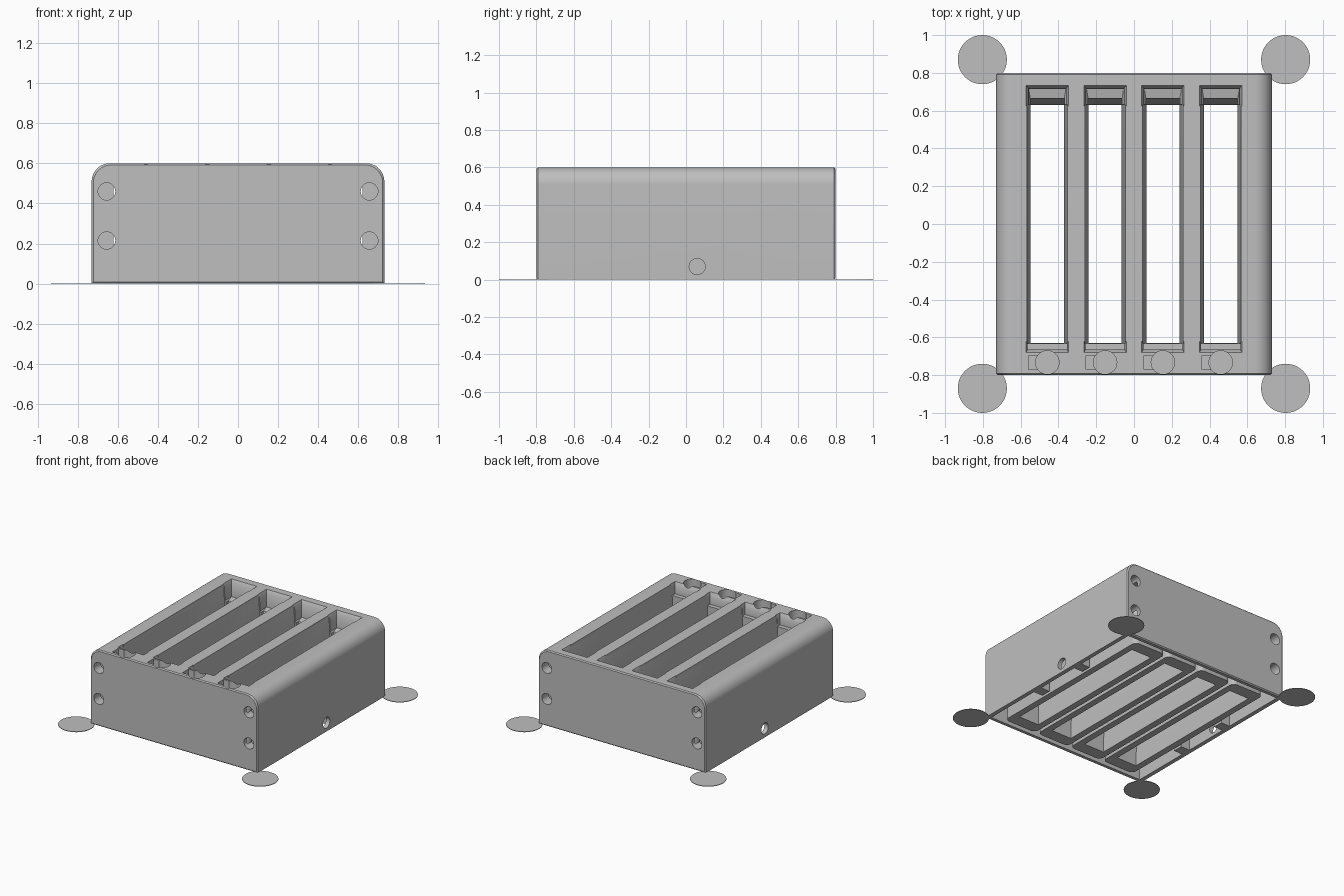
import bpy, bmesh
from math import sin, cos, pi, radians

cube = bpy.data.objects.get("Cube")
if cube:
    bpy.data.objects.remove(cube, do_unlink=True)

grey = bpy.data.materials.new("plain grey")
grey.use_nodes = True
GREY = (0.52, 0.52, 0.52, 1)
grey.diffuse_color = GREY
grey.node_tree.nodes["Principled BSDF"].inputs["Base Color"].default_value = GREY

SLOTS = [(i - 1.5) * 0.306 for i in range(4)]


def finish(name, bm, cutter=False):
    bmesh.ops.recalc_face_normals(bm, faces=bm.faces)
    mesh = bpy.data.meshes.new(name)
    bm.to_mesh(mesh)
    bm.free()
    mesh.materials.append(grey)
    ob = bpy.data.objects.new(name, mesh)
    bpy.context.collection.objects.link(ob)
    ob.hide_render = cutter
    return ob


def loft(bm, rings):
    """Closed solid through matching rings of points."""
    loops = [[bm.verts.new(p) for p in ring] for ring in rings]
    n = len(loops[0])
    for a, b in zip(loops, loops[1:]):
        for i in range(n):
            j = (i + 1) % n
            bm.faces.new((a[i], a[j], b[j], b[i]))
    bm.faces.new(loops[0])
    bm.faces.new(loops[-1])


def rect(cx, half, y0, y1, z):
    return [(cx - half, y0, z), (cx + half, y0, z), (cx + half, y1, z), (cx - half, y1, z)]


def box(bm, x0, x1, y0, y1, z0, z1):
    c, h = (x0 + x1) / 2, (x1 - x0) / 2
    loft(bm, [rect(c, h, y0, y1, z) for z in (z0, z1)])


def cylinder(bm, start, end, radius, n=40):
    """Cylinder along whichever axis differs between start and end."""
    axis = max(range(3), key=lambda k: abs(end[k] - start[k]))
    u, v = [k for k in range(3) if k != axis]
    rings = []
    for centre in (start, end):
        ring = []
        for i in range(n):
            p = list(centre)
            p[u] += radius * cos(2 * pi * i / n)
            p[v] += radius * sin(2 * pi * i / n)
            ring.append(p)
        rings.append(ring)
    loft(bm, rings)


def cut(target, cutter):
    mod = target.modifiers.new("cut", 'BOOLEAN')
    mod.operation = 'DIFFERENCE'
    mod.solver = 'EXACT'
    mod.object = cutter
    dg = bpy.context.evaluated_depsgraph_get()
    mesh = bpy.data.meshes.new_from_object(target.evaluated_get(dg))
    target.modifiers.clear()
    target.data = mesh
    bpy.data.objects.remove(cutter, do_unlink=True)


# Main block: arched-corner section run front to back, with softened ends
def section(y, inset):
    w, top, r = 0.73 - inset, 0.6 - inset, 0.09
    pts = [(-w, y, inset), (w, y, inset)]
    for side, first in ((1, 0), (-1, pi / 2)):
        for i in range(13):
            a = first + i * pi / 24
            pts.append((side * (w - r) + r * cos(a), y, top - r + r * sin(a)))
    return pts


bm = bmesh.new()
loft(bm, [section(-0.8, 0.008), section(-0.792, 0), section(0.792, 0), section(0.8, 0.008)])
body = finish("housing", bm)

# Hollow underside, leaving a round-cornered tube around every slot
bm = bmesh.new()
box(bm, -0.697, 0.697, -0.767, 0.767, -0.1, 0.48)
cavity = finish("cavity_cutter", bm, True)

bm = bmesh.new()
for x in SLOTS:
    rings = []
    for z in (-0.2, 0.6):
        ring = []
        for k, (sx, sy) in enumerate(((1, 1), (-1, 1), (-1, -1), (1, -1))):
            for i in range(7):
                a = (k + i / 6) * pi / 2
                ring.append((x + sx * 0.1 + 0.04 * cos(a), sy * 0.69 + 0.04 * sin(a), z))
        rings.append(ring)
    loft(bm, rings)
cut(cavity, finish("tube_keep", bm, True))

# Ribs and screw bosses left standing along both sides
bm = bmesh.new()
for s in (-1, 1):
    a, b = sorted((s * 0.62, s * 0.8))
    for y in (-0.25, 0.2):
        box(bm, a, b, y - 0.04, y + 0.04, -0.2, 0.6)
    for y in (-0.71, 0.71):
        box(bm, a, b, y - 0.1, y + 0.1, 0.14, 0.6)
cut(cavity, finish("rib_keep", bm, True))
cut(body, cavity)

# Long through slots, narrowing downward
bm = bmesh.new()
for x in SLOTS:
    loft(bm, [rect(x, 0.088, -0.63, 0.63, -0.1), rect(x, 0.088, -0.63, 0.63, 0.02),
              rect(x, 0.107, -0.632, 0.632, 0.61)])
cut(body, finish("slot_cutter", bm, True))

# Wider stepped pocket at the back end of each slot
bm = bmesh.new()
for x in SLOTS:
    loft(bm, [rect(x, 0.09, 0.61, 0.628, 0.28), rect(x, 0.09, 0.61, 0.665, 0.46),
              rect(x, 0.098, 0.625, 0.715, 0.47), rect(x, 0.1, 0.625, 0.717, 0.57),
              rect(x, 0.114, 0.625, 0.737, 0.605)])
cut(body, finish("back_pocket_cutter", bm, True))

# Shallow pocket at the front end
bm = bmesh.new()
for x in SLOTS:
    loft(bm, [rect(x, 0.104, -0.665, -0.622, 0.51), rect(x, 0.104, -0.665, -0.622, 0.57),
              rect(x, 0.114, -0.683, -0.622, 0.605)])
cut(body, finish("front_pocket_cutter", bm, True))

# Round seats with a side notch
bm = bmesh.new()
for x in SLOTS:
    cylinder(bm, (x, -0.733, 0.53), (x, -0.733, 0.65), 0.062)
cut(body, finish("round_seat_cutter", bm, True))
bm = bmesh.new()
for x in SLOTS:
    box(bm, x - 0.1, x - 0.03, -0.77, -0.695, 0.54, 0.65)
cut(body, finish("notch_cutter", bm, True))

# Screw holes front and back, cable holes on both sides
bm = bmesh.new()
for s in (-1, 1):
    for x in (-0.655, 0.655):
        for z in (0.215, 0.46):
            cylinder(bm, (x, s * 0.72, z), (x, s * 0.85, z), 0.043, 32)
    cylinder(bm, (s * 0.64, 0.06, 0.07), (s * 0.8, 0.06, 0.07), 0.043, 32)
cut(body, finish("hole_cutter", bm, True))

# Thin corner discs on the ground
parts = [body]
for sx, side in ((-1, "right"), (1, "left")):
    for sy, end in ((-1, "front"), (1, "back")):
        bm = bmesh.new()
        c = (sx * 0.803, sy * 0.87)
        cylinder(bm, (*c, 0), (*c, 0.004), 0.13, 48)
        parts.append(finish(f"{end}_{side}_disc", bm))

for ob in parts:
    bpy.ops.object.select_all(action='DESELECT')
    ob.select_set(True)
    bpy.context.view_layer.objects.active = ob
    bpy.ops.object.shade_smooth_by_angle(angle=radians(30))
